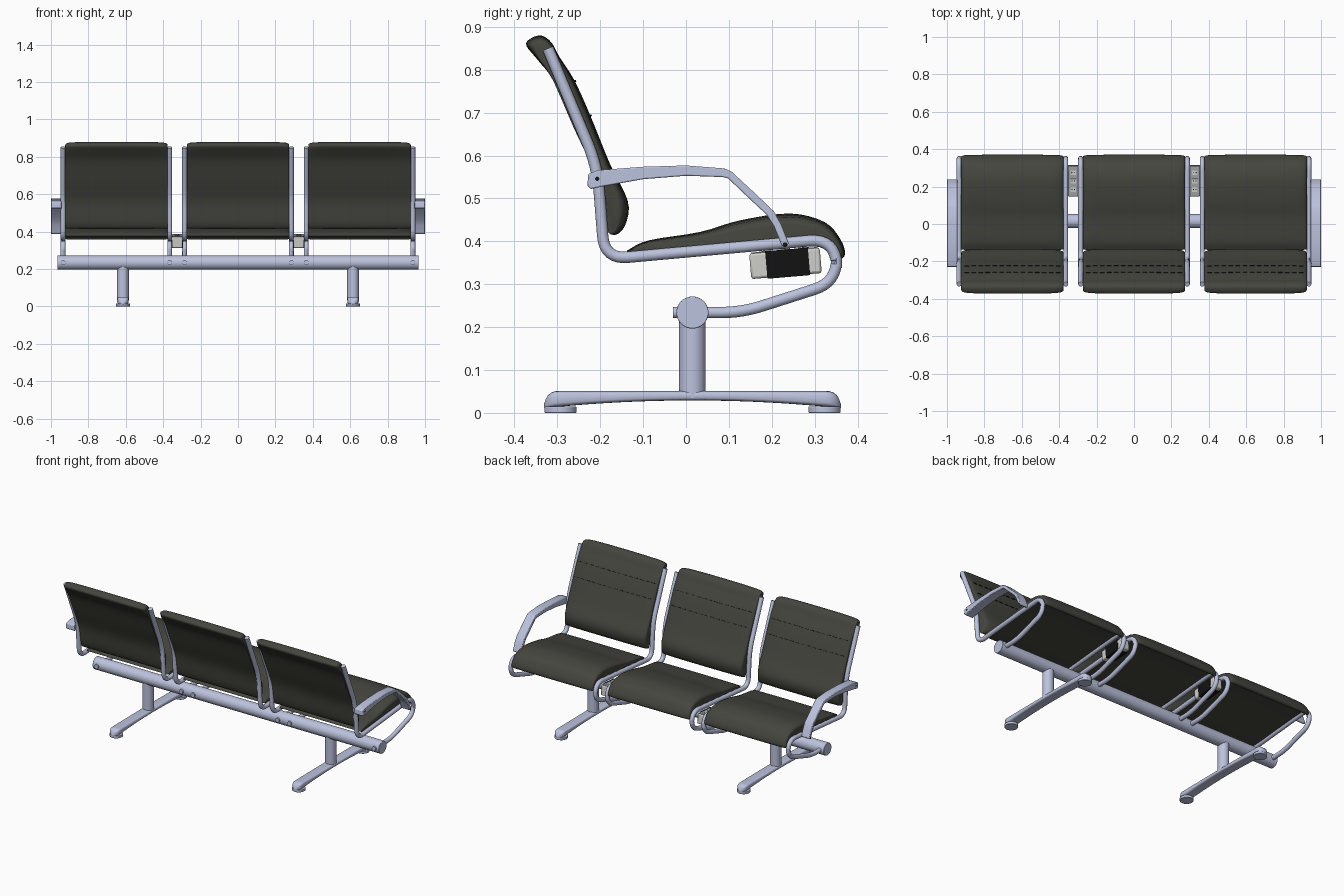
import bpy, bmesh, math
from mathutils import Vector, Matrix

if "Cube" in bpy.data.objects:
    bpy.data.objects.remove(bpy.data.objects["Cube"])


def material(name, r, g, b):
    m = bpy.data.materials.new(name)
    m.diffuse_color = (r, g, b, 1)
    m.use_nodes = True
    m.node_tree.nodes["Principled BSDF"].inputs["Base Color"].default_value = m.diffuse_color
    return m


STEEL = material("blue grey steel", 0.50, 0.54, 0.72)
FABRIC = material("dark olive upholstery", 0.058, 0.060, 0.048)
STITCH = material("stitch black", 0.018, 0.018, 0.016)
BLACK = material("black plastic", 0.006, 0.006, 0.006)
WHITE = material("off white plastic", 0.62, 0.62, 0.60)
GREY = material("grey socket panel", 0.36, 0.37, 0.39)


def finish(name, bm, mat, angle=40, bevel=0):
    bmesh.ops.recalc_face_normals(bm, faces=bm.faces)
    me = bpy.data.meshes.new(name)
    bm.to_mesh(me)
    bm.free()
    me.materials.append(mat)
    ob = bpy.data.objects.new(name, me)
    bpy.context.collection.objects.link(ob)
    if bevel:
        mod = ob.modifiers.new("bevel", 'BEVEL')
        mod.width, mod.segments, mod.limit_method = bevel, 2, 'ANGLE'
    bpy.ops.object.select_all(action='DESELECT')
    ob.select_set(True)
    bpy.context.view_layer.objects.active = ob
    bpy.ops.object.shade_smooth_by_angle(angle=math.radians(angle))
    return ob


def loft(name, sections, mat, angle=40, bevel=0):
    bm = bmesh.new()
    rings = [[bm.verts.new(p) for p in s] for s in sections]
    n = len(rings[0])
    for a, b in zip(rings, rings[1:]):
        for i in range(n):
            j = (i + 1) % n
            bm.faces.new((a[i], a[j], b[j], b[i]))
    bm.faces.new(rings[0])
    bm.faces.new(rings[-1])
    return finish(name, bm, mat, angle, bevel)


def box(name, centre, size, mat, tilt=0, bevel=0):
    bm = bmesh.new()
    m = (Matrix.Translation(centre) @ Matrix.Rotation(tilt, 4, 'X')
         @ Matrix.Diagonal((*size, 1)))
    bmesh.ops.create_cube(bm, size=1, matrix=m)
    return finish(name, bm, mat, 40, bevel)


def cylinder(name, p, q, r, mat, sides=32, bevel=0):
    p, q = Vector(p), Vector(q)
    bm = bmesh.new()
    m = Matrix.Translation((p + q) / 2) @ (q - p).to_track_quat('Z', 'Y').to_matrix().to_4x4()
    bmesh.ops.create_cone(bm, cap_ends=True, segments=sides, radius1=r, radius2=r,
                          depth=(q - p).length, matrix=m)
    return finish(name, bm, mat, 40, bevel)


def smooth(points, closed, steps=4):
    # Catmull-Rom interpolation through tuples of any length
    n, out = len(points), []
    for i in range(n if closed else n - 1):
        k = [(i + d) % n if closed else min(max(i + d, 0), n - 1) for d in (-1, 0, 1, 2)]
        a, b, c, d = (Vector(points[j]) for j in k)
        for s in range(steps):
            t = s / steps
            out.append(0.5 * (2 * b + (c - a) * t + (2 * a - 5 * b + 4 * c - d) * t * t
                              + (3 * b - a - 3 * c + d) * t ** 3))
    return out


def fillet(points):
    # points are (y, z, corner radius); corners become quadratic arcs
    out = [Vector(points[0][:2])]
    for a, b, c in zip(points, points[1:], points[2:]):
        p, u, v = Vector(b[:2]), Vector(a[:2]) - Vector(b[:2]), Vector(c[:2]) - Vector(b[:2])
        s, e = p + u.normalized() * b[2], p + v.normalized() * b[2]
        for i in range(9):
            t = i / 8
            out.append(s * (1 - t) ** 2 + p * 2 * t * (1 - t) + e * t * t)
    return out + [Vector(points[-1][:2])]


def tube(name, x, path, r, mat):
    path = fillet(path)
    rings = []
    for i, p in enumerate(path):
        d = (path[min(i + 1, len(path) - 1)] - path[max(i - 1, 0)]).normalized()
        nrm = Vector((-d.y, d.x))
        ring = []
        for k in range(16):
            a = math.tau * k / 16
            q = p + nrm * r * math.sin(a)
            ring.append((x + r * math.cos(a), q.x, q.y))
        rings.append(ring)
    return loft(name, rings, mat)


def cushion(name, x, profile):
    # profile: outer (y, z) and the inner (y, z) it shrinks to near the sides
    loop = smooth(profile, True)
    sections = []
    for f, t in ((1, .55), (.995, .66), (.975, .77), (.93, .87), (.8, .94), (.5, .985), (0, 1)):
        sections.append((f, t))
    sections = [(-f, t) for f, t in sections] + sections[-2::-1]
    rings = [[(x + 0.274 * f, p[2] + (p[0] - p[2]) * t, p[3] + (p[1] - p[3]) * t)
              for p in loop] for f, t in sections]
    return loft(name, rings, FABRIC, 50)


SEAT = [(-.135, .374, -.13, .374), (-.128, .384, -.125, .376), (-.084, .403, -.084, .38),
        (.033, .422, .033, .388), (.126, .449, .126, .396), (.242, .465, .242, .404),
        (.323, .445, .305, .402), (.360, .405, .335, .385), (.371, .370, .345, .366),
        (.355, .358, .343, .362), (.338, .378, .338, .378), (.300, .398, .300, .398),
        (.126, .386, .126, .386), (-.08, .368, -.08, .368)]
ROLL = (-.325, .842)
BACK = [(-.180, .420, -.186, .425), (-.158, .418, -.18, .425), (-.139, .445, -.185, .46),
        (-.136, .495, -.19, .50), (-.177, .580, -.21, .575), (-.223, .693, -.257, .685),
        (-.260, .775, -.29, .765), (-.295, .830, -.31, .82), (-.314, .864, *ROLL),
        (-.338, .880, *ROLL), (-.364, .872, *ROLL), (-.372, .856, *ROLL),
        (-.345, .822, -.33, .822), (-.31, .775, -.31, .775), (-.262, .665, -.262, .665),
        (-.215, .560, -.215, .560), (-.197, .460, -.197, .460)]
FRAME = [(-.322, .85, 0), (-.207, .575, .06), (-.190, .358, .055), (.350, .407, .065),
         (.352, .305, .055), (.13, .234, .05), (-.03, .234, 0)]

# three seats with their side frames
for i, sx in enumerate((-.65, 0, .65)):
    cushion(f"seat_cushion_{i}", sx, SEAT)
    cushion(f"back_cushion_{i}", sx, BACK)
    for s in (-1, 1):
        tube(f"side_frame_{i}_{s}", sx + s * .285, FRAME, .0132, STEEL)
    # stitched seams across the backrest
    for row, (y, z) in enumerate(((-.258, .774), (-.222, .693))):
        for k in range(14):
            f = (k - 6.5) / 6.5
            box(f"back_stitch_{i}_{row}_{k}", (sx + f * .245, y - .0025 * f * f, z),
                (.024, .004, .004), STITCH, .43)

# main beam
cylinder("beam", (-.965, .015, .234), (.965, .015, .234), .0375, STEEL, 40, .002)

# legs: post, arched foot and floor pads
for s in (-1, 1):
    lx = s * .615
    cylinder(f"leg_post_{s}", (lx, .015, .035), (lx, .015, .234), .031, STEEL)
    rings = []
    y0, y1, r = -.331, .361, .034
    for k in range(41):
        y = (y0 + y1) / 2 - (y1 - y0) / 2 * math.cos(math.pi * k / 40)
        e = max(0, 1 - min(y - y0, y1 - y) / r)
        w = .031 * math.sqrt(max(1 - e * e, .02))
        u = (y - .015) / .345
        bottom = .029 - .018 * min(u * u, 1)
        top = .013 + .038 * math.sqrt(max(1 - e ** 2.5, .06))
        ring = []
        for a in range(24):
            c, sn = math.cos(math.tau * a / 24), math.sin(math.tau * a / 24)
            ring.append((lx + w * math.copysign(abs(c) ** .5, c), y,
                         (top + bottom) / 2 + (top - bottom) / 2 * math.copysign(abs(sn) ** .5, sn)))
        rings.append(ring)
    loft(f"foot_{s}", rings, STEEL)
    for y in (-.293, .323):
        cylinder(f"foot_pad_{s}_{y}", (lx, y, 0), (lx, y, .015), .0375, STEEL, 32, .002)

# armrests on the outer sides
ARM = [(-.230, .530), (-.228, .557), (-.205, .566), (-.10, .574), (0, .577), (.09, .570),
       (.107, .562), (.16, .513), (.205, .470), (.222, .440), (.240, .395), (.233, .386),
       (.223, .390), (.205, .435), (.188, .462), (.14, .507), (.098, .547), (.085, .550),
       (0, .553), (-.10, .545), (-.195, .528), (-.222, .522)]
for s in (-1, 1):
    loft(f"armrest_{s}", [[(s * x, y, z) for y, z in ARM] for x in (.944, 1.0)], STEEL, 35, .003)
    for y, z in ((-.207, .546), (.231, .393)):
        cylinder(f"armrest_bolt_{s}_{y}", (s * .99, y, z), (s * 1.001, y, z), .005, BLACK, 12)

# power units between the seats
TILT = .085
for s in (-1, 1):
    bx = s * .325
    rot = Matrix.Rotation(TILT, 3, 'X')

    def at(x, y, z):
        return Vector((bx, .232, .349)) + rot @ Vector((x, y, z))

    box(f"power_unit_body_{s}", at(0, 0, 0), (.058, .165, .060), WHITE, TILT, .006)
    for k in (-1, 1):
        box(f"power_unit_side_{s}_{k}", at(k * .029, .005, 0), (.005, .10, .064), BLACK, TILT)
    box(f"power_unit_base_{s}", at(0, .005, -.030), (.058, .10, .005), BLACK, TILT)
    box(f"power_unit_panel_{s}", at(0, 0, .030), (.050, .155, .003), GREY, TILT)
    # sockets with dark pin holes
    for k in (-1, 0, 1):
        box(f"socket_{s}_{k}", at(0, k * .045, .032), (.030, .026, .003), WHITE, TILT, .001)
        for d in (-1, 1):
            cylinder(f"socket_hole_{s}_{k}_{d}", at(d * .007, k * .045, .032),
                     at(d * .007, k * .045, .0342), .003, BLACK, 10)
